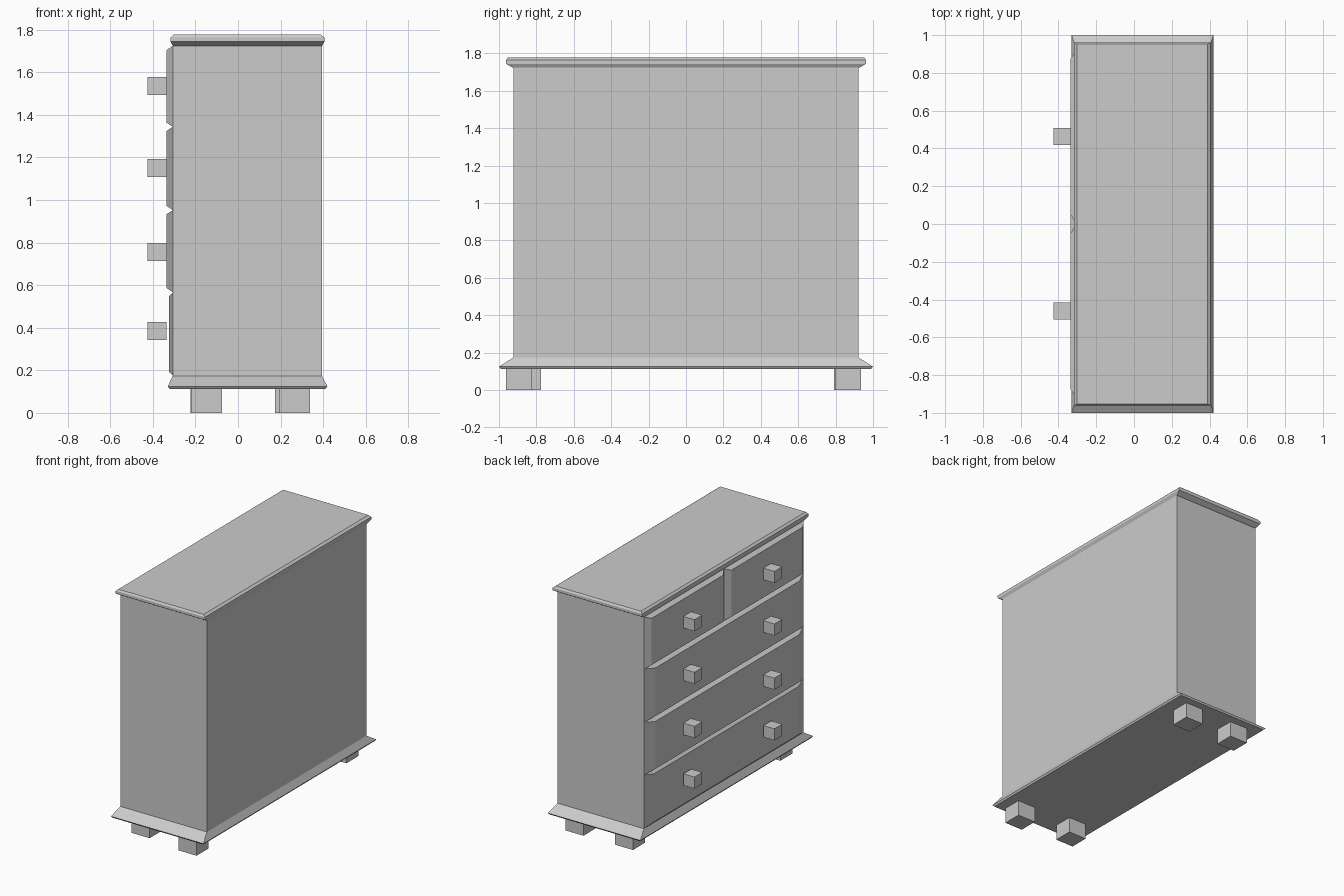
import bpy, bmesh

if "Cube" in bpy.data.objects:
    bpy.data.objects.remove(bpy.data.objects["Cube"])


def loft(name, rings, axis='z'):
    """Closed solid through rectangles (a0, a1, b0, b1, level); levels lie along axis."""
    bm = bmesh.new()
    loops = []
    for a0, a1, b0, b1, t in rings:
        corners = [(a0, b0), (a1, b0), (a1, b1), (a0, b1)]
        loops.append([bm.verts.new((a, b, t) if axis == 'z' else (t, a, b))
                      for a, b in corners])
    for lo, hi in zip(loops, loops[1:]):
        for i in range(4):
            j = (i + 1) % 4
            bm.faces.new((lo[i], lo[j], hi[j], hi[i]))
    bm.faces.new(loops[0][::-1])
    bm.faces.new(loops[-1])
    bmesh.ops.recalc_face_normals(bm, faces=bm.faces)
    mesh = bpy.data.meshes.new(name)
    bm.to_mesh(mesh)
    bm.free()
    obj = bpy.data.objects.new(name, mesh)
    bpy.context.collection.objects.link(obj)
    return obj


def box(name, center, size):
    (x, y, z), (sx, sy, sz) = center, [s / 2 for s in size]
    return loft(name, [(x - sx, x + sx, y - sy, y + sy, z - sz),
                       (x - sx, x + sx, y - sy, y + sy, z + sz)])


# Cabinet carcass
FRONT, BACK, SIDE = -0.306, 0.394, 0.923
loft("carcass", [(FRONT, BACK, -SIDE, SIDE, 0.174),
                 (FRONT, BACK, -SIDE, SIDE, 1.724)])

# Moulded top with bevelled edges
loft("top_board", [(FRONT, BACK, -0.928, 0.928, 1.724),
                   (-0.317, 0.406, -0.962, 0.962, 1.744),
                   (-0.317, 0.406, -0.962, 0.962, 1.764),
                   (-0.302, 0.389, -0.953, 0.953, 1.777)])

# Flared plinth
loft("plinth", [(-0.322, 0.412, -0.99, 0.99, 0.113),
                (-0.33, 0.42, -1.0, 1.0, 0.125),
                (FRONT, BACK, -SIDE, SIDE, 0.174)])

# Block feet
for i, (x, y) in enumerate([(0.265, -0.892), (0.247, 0.867),
                            (-0.148, -0.845), (-0.15, 0.862)]):
    box(f"foot_{i + 1}", (x, y, 0.058), (0.145, 0.139, 0.116))

# Drawer fronts: y range, z range, face position, bevel in y
drawers = [(-SIDE, 0.0, 1.344, 1.724, -0.335, 0.048),
           (0.0, SIDE, 1.344, 1.724, -0.335, 0.048),
           (-SIDE, SIDE, 0.953, 1.344, -0.335, 0.09),
           (-SIDE, SIDE, 0.567, 0.953, -0.335, 0.09),
           (-SIDE, SIDE, 0.176, 0.567, -0.325, 0.09)]
for i, (y0, y1, z0, z1, face, by) in enumerate(drawers):
    bz = 0.019
    loft(f"drawer_front_{i + 1}",
         [(y0, y1, z0, z1, FRONT),
          (y0 + by, y1 - by, z0 + bz, z1 - bz, face)], axis='x')

# Cube knobs
for row, z in enumerate((1.536, 1.151, 0.755, 0.384)):
    for side, y in (("left", 0.464), ("right", -0.461)):
        box(f"knob_{side}_{row + 1}", (-0.38, y, z), (0.09, 0.09, 0.085))
